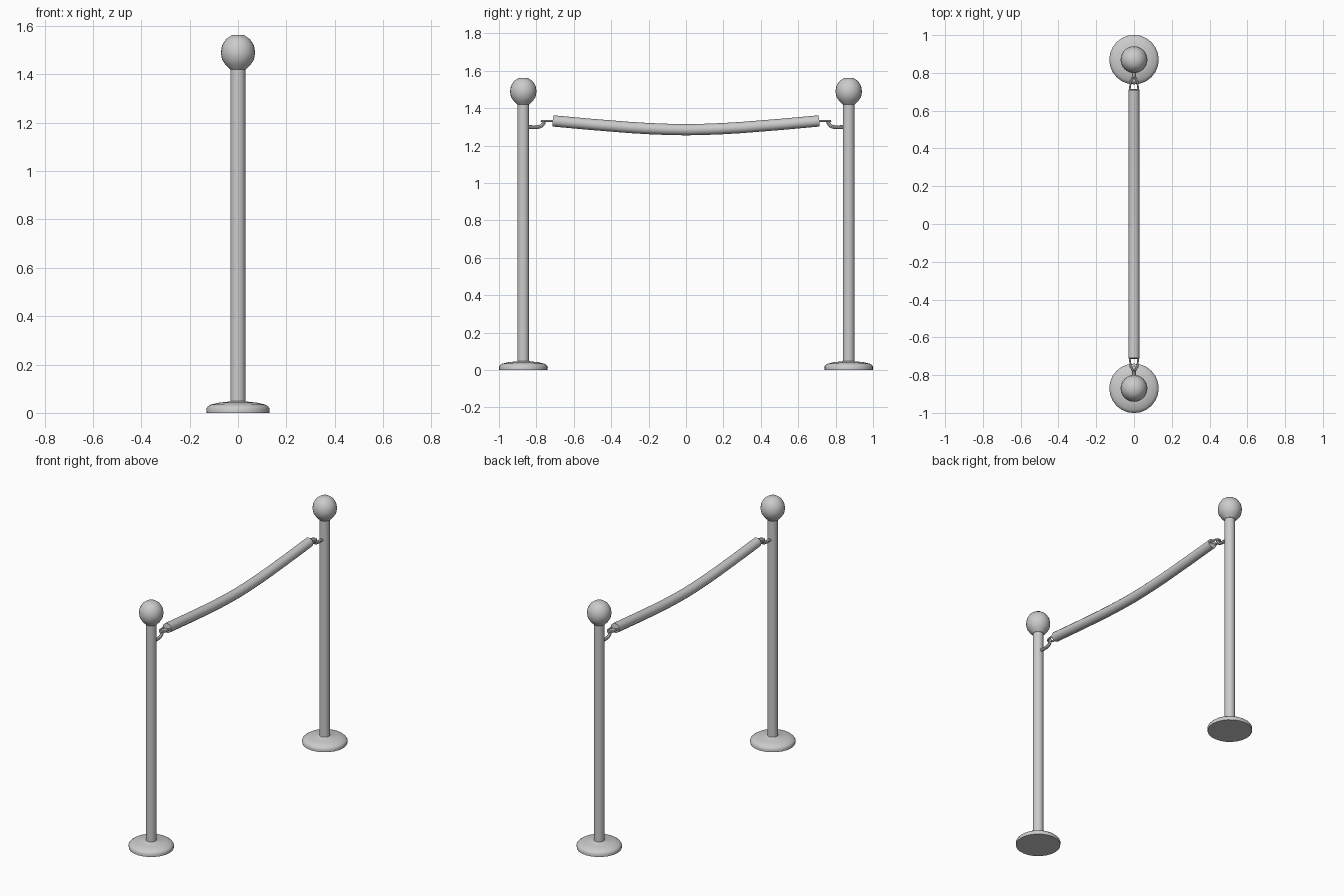
import bpy, bmesh
from math import pi, cos, sin, radians

if "Cube" in bpy.data.objects:
    bpy.data.objects.remove(bpy.data.objects["Cube"])

POST_Y = 0.87


def finish(name, bm, angle=40):
    bmesh.ops.recalc_face_normals(bm, faces=bm.faces)
    me = bpy.data.meshes.new(name)
    bm.to_mesh(me)
    bm.free()
    ob = bpy.data.objects.new(name, me)
    bpy.context.collection.objects.link(ob)
    bpy.ops.object.select_all(action='DESELECT')
    ob.select_set(True)
    bpy.context.view_layer.objects.active = ob
    bpy.ops.object.shade_smooth_by_angle(angle=radians(angle))
    return ob


def lathe(name, profile, y, steps=24):
    """Solid of revolution about a vertical axis at (0, y)."""
    bm = bmesh.new()
    rings = [[bm.verts.new((r * cos(2 * pi * i / steps), y + r * sin(2 * pi * i / steps), z))
              for i in range(steps)] for r, z in profile]
    for a, b in zip(rings, rings[1:]):
        for i in range(steps):
            j = (i + 1) % steps
            bm.faces.new((a[i], a[j], b[j], b[i]))
    bm.faces.new(rings[0])
    bm.faces.new(rings[-1])
    return finish(name, bm)


def tube(name, points, radius, closed=False, sides=4):
    """Round bar swept along a path, with capped ends."""
    cu = bpy.data.curves.new(name, 'CURVE')
    cu.dimensions = '3D'
    cu.bevel_depth = radius
    cu.bevel_resolution = sides
    cu.use_fill_caps = True
    sp = cu.splines.new('POLY')
    sp.points.add(len(points) - 1)
    for p, co in zip(sp.points, points):
        p.co = (*co, 1)
    sp.use_cyclic_u = closed
    tmp = bpy.data.objects.new(name + "_path", cu)
    bpy.context.collection.objects.link(tmp)
    bpy.context.view_layer.update()
    me = bpy.data.meshes.new_from_object(tmp)
    bpy.data.objects.remove(tmp)
    bm = bmesh.new()
    bm.from_mesh(me)
    bmesh.ops.remove_doubles(bm, verts=bm.verts, dist=1e-5)
    return finish(name, bm)


base = [(0.13, 0), (0.131, 0.017), (0.126, 0.025), (0.114, 0.034), (0.08, 0.042), (0.035, 0.047), (0.03, 0.05)]
post = [(0.031, 0.04), (0.031, 1.44)]
ball = [(0.033, 1.42), (0.051, 1.438), (0.066, 1.461), (0.071, 1.49),
        (0.066, 1.519), (0.05, 1.545), (0.025, 1.562)]

for side, s in (("front", -1), ("back", 1)):
    y = s * POST_Y
    lathe(side + "_base", base, y)
    lathe(side + "_post", post, y)
    lathe(side + "_ball", ball, y)
    # hook: arm out of the post, curling up
    hook = [(0.845, 1.299), (0.795, 1.299), (0.778, 1.303), (0.767, 1.311), (0.761, 1.322), (0.759, 1.334)]
    tube(side + "_hook", [(0, s * a, z) for a, z in hook], 0.010, sides=2)
    # tapered link joining hook and rope end
    link = [(-0.022, 0.71), (-0.018, 0.755), (-0.009, 0.772), (0.009, 0.772), (0.018, 0.755), (0.022, 0.71)]
    tube(side + "_link", [(x, s * a, 1.331) for x, a in link], 0.006, closed=True, sides=1)

# sagging rope between the two links: straight ends, curved middle
sag = [(0.712, 1.332), (0.5, 1.313), (0.3, 1.297), (0.2, 1.291), (0.1, 1.287)]
path = [(0, -a, z) for a, z in sag] + [(0, 0, 1.285)] + [(0, a, z) for a, z in reversed(sag)]
tube("rope", path, 0.030, sides=4)
